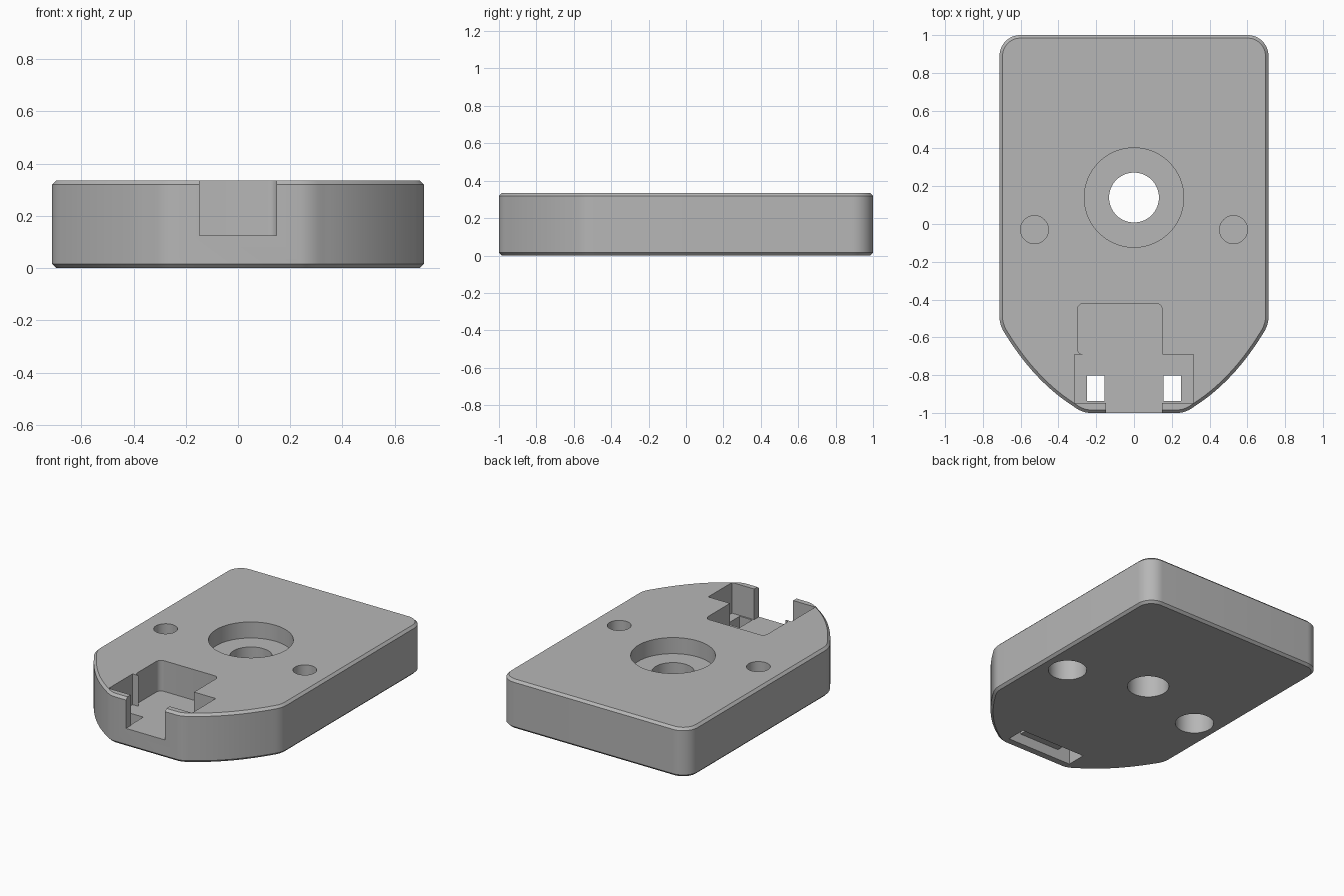
import bpy, bmesh, math

if "Cube" in bpy.data.objects:
    bpy.data.objects.remove(bpy.data.objects["Cube"])

H, CH = 0.335, 0.016          # body height, edge chamfer

grey = bpy.data.materials.new("plain grey")
grey.diffuse_color = (0.47, 0.47, 0.47, 1)
grey.use_nodes = True
grey.node_tree.nodes["Principled BSDF"].inputs["Base Color"].default_value = grey.diffuse_color


def arc(cx, cy, r, a0, a1, n):
    """Points along an arc, angles in degrees."""
    return [(cx + r * math.cos(math.radians(a0 + (a1 - a0) * i / n)),
             cy + r * math.sin(math.radians(a0 + (a1 - a0) * i / n)))
            for i in range(n + 1)]


def circle(cx, cy, r, n=64):
    return arc(cx, cy, r, 0, 360, n)[:-1]


def bezier(p, c, q, n):
    return [tuple((1 - t) ** 2 * a + 2 * t * (1 - t) * b + t * t * d
                  for a, b, d in zip(p, c, q))
            for t in (i / n for i in range(n + 1))]


def inset(pts, d):
    """Move a counter-clockwise outline inwards by d."""
    out = []
    for i, (x, y) in enumerate(pts):
        (ax, ay), (bx, by) = pts[i - 1], pts[(i + 1) % len(pts)]
        l1, l2 = math.hypot(x - ax, y - ay), math.hypot(bx - x, by - y)
        n1 = (-(y - ay) / l1, (x - ax) / l1)
        n2 = (-(by - y) / l2, (bx - x) / l2)
        k = d / (1 + n1[0] * n2[0] + n1[1] * n2[1])
        out.append((x + (n1[0] + n2[0]) * k, y + (n1[1] + n2[1]) * k))
    return out


def loft(name, rings, along_y=False):
    """Solid from stacked (outline, height) rings."""
    bm = bmesh.new()
    loops = [[bm.verts.new((x, h, y) if along_y else (x, y, h)) for x, y in pts]
             for pts, h in rings]
    n = len(loops[0])
    for lo, hi in zip(loops, loops[1:]):
        for i in range(n):
            j = (i + 1) % n
            bm.faces.new((lo[i], lo[j], hi[j], hi[i]))
    bm.faces.new(loops[0][::-1])
    bm.faces.new(loops[-1])
    bmesh.ops.recalc_face_normals(bm, faces=bm.faces)
    me = bpy.data.meshes.new(name)
    bm.to_mesh(me)
    bm.free()
    me.materials.append(grey)
    ob = bpy.data.objects.new(name, me)
    bpy.context.collection.objects.link(ob)
    return ob


# Body outline: right half from the nose to the back, then mirrored
right = bezier((0.24, -1.0), (0.285, -0.995), (0.325, -0.962), 5)
right += bezier((0.325, -0.962), (0.525, -0.835), (0.68, -0.585), 14)[1:]
right += bezier((0.68, -0.585), (0.712, -0.54), (0.712, -0.49), 5)[1:]
right += arc(0.602, 0.89, 0.11, 0, 90, 12)
outline = right + [(-x, y) for x, y in reversed(right)]
small = inset(outline, CH)
body = loft("base_plate", [(small, 0), (outline, CH), (outline, H - CH), (small, H)])

cutters = []


def cut(name, pts, lo, hi, along_y=False):
    ob = loft(name, [(pts, lo), (pts, hi)], along_y)
    ob.hide_render = True
    cutters.append(ob)


# Centre hole with counterbore
cut("centre_hole", circle(0, 0.14, 0.132), -0.1, 0.5)
cut("centre_counterbore", circle(0, 0.14, 0.263, 96), 0.225, 0.5)

# Side holes: narrow from above, wide from below, thin web between
for s in (-1, 1):
    cut("side_hole", circle(s * 0.527, -0.03, 0.074, 48), 0.155, 0.5)
    cut("side_recess", circle(s * 0.527, -0.03, 0.122), -0.1, 0.14)

# Connector pocket open at the nose
pocket = [(-0.148, -1.2), (0.148, -1.2), (0.148, -0.948), (0.315, -0.948), (0.315, -0.69)]
pocket += [(0.15, -0.69)]
pocket += arc(0.115, -0.455, 0.035, 0, 90, 6) + arc(-0.265, -0.455, 0.035, 90, 180, 6)
pocket += arc(-0.27, -0.66, 0.03, 180, 270, 6)
pocket += [(-0.315, -0.69), (-0.315, -0.948), (-0.148, -0.948)]
cut("connector_pocket", pocket, 0.125, 0.5)

# U-shaped strap channel under the pocket floor
strap = [(-0.25, -0.1), (0.25, -0.1), (0.25, 0.2), (0.155, 0.2), (0.155, 0.07),
         (-0.155, 0.07), (-0.155, 0.2), (-0.25, 0.2)]
cut("strap_channel", strap, -0.938, -0.802, along_y=True)

# Apply all cuts, then remove the cutters
for c in cutters:
    m = body.modifiers.new(c.name, 'BOOLEAN')
    m.operation, m.solver, m.object = 'DIFFERENCE', 'EXACT', c
bpy.context.view_layer.objects.active = body
body.select_set(True)
for m in list(body.modifiers):
    bpy.ops.object.modifier_apply(modifier=m.name)
for c in cutters:
    bpy.data.objects.remove(c, do_unlink=True)
bpy.ops.object.select_all(action='DESELECT')
body.select_set(True)
bpy.ops.object.shade_smooth_by_angle(angle=math.radians(25))
